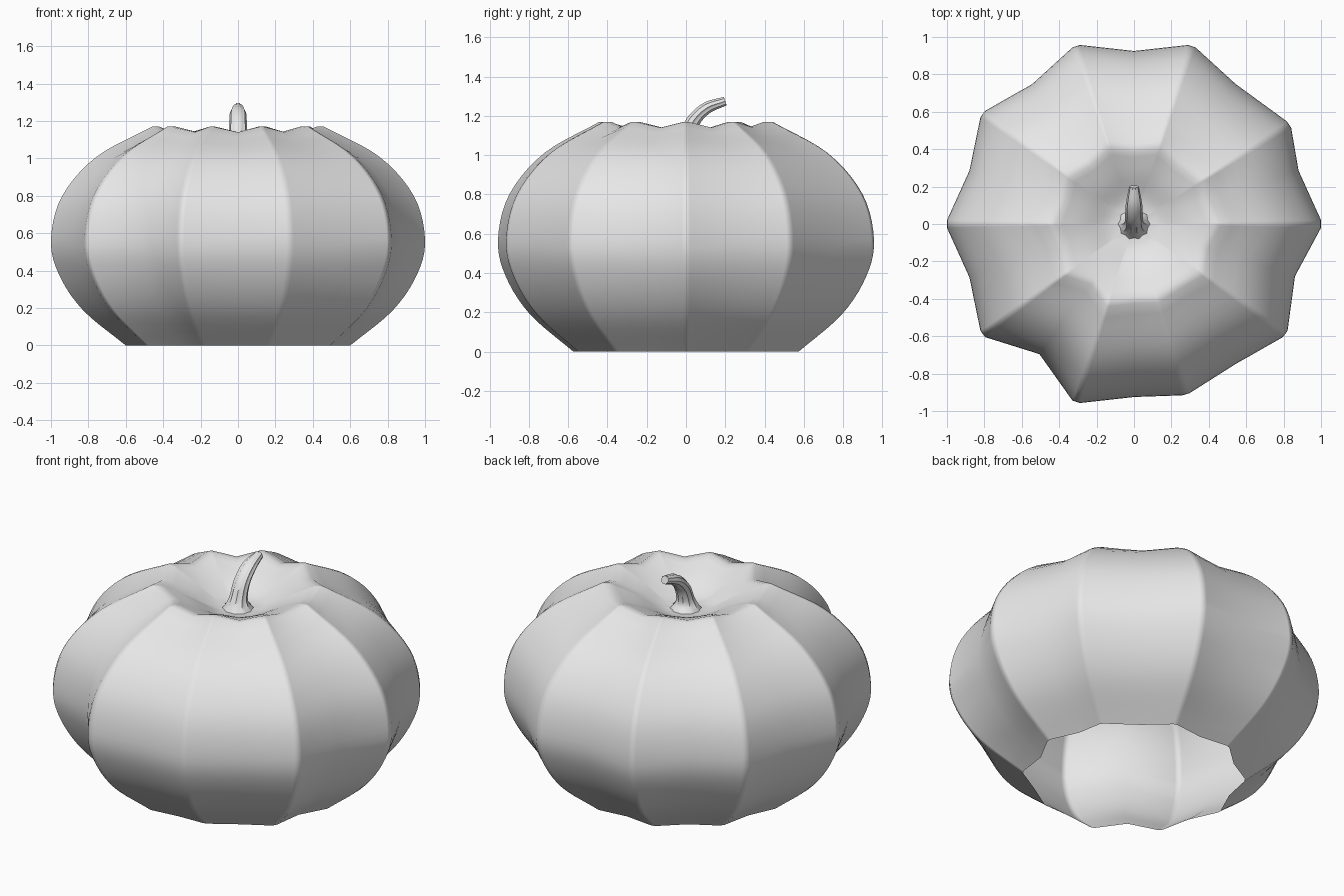
import bpy, bmesh, math
from mathutils import Vector

cube = bpy.data.objects.get("Cube")
if cube:
    bpy.data.objects.remove(cube)

grey = bpy.data.materials.new("plain grey")
grey.use_nodes = True
GREY = (0.8, 0.8, 0.8, 1)
grey.diffuse_color = GREY
grey.node_tree.nodes["Principled BSDF"].inputs["Base Color"].default_value = GREY


def smooth_path(points, steps):
    """Catmull-Rom samples through a short list of points."""
    pts = [Vector(p) for p in points]
    pts = [2 * pts[0] - pts[1]] + pts + [2 * pts[-1] - pts[-2]]
    out = []
    for a, b, c, d in zip(pts, pts[1:], pts[2:], pts[3:]):
        for i in range(steps):
            t = i / steps
            out.append(0.5 * (2 * b + (c - a) * t + (2 * a - 5 * b + 4 * c - d) * t * t
                              + (3 * b - a - 3 * c + d) * t ** 3))
    return out + [pts[-2]]


def skin(name, rings, cap, angle):
    """Bridge closed rings into a smooth shaded surface."""
    bm = bmesh.new()
    loops = [[bm.verts.new(p) for p in ring] for ring in rings]
    for low, high in zip(loops, loops[1:]):
        n = len(low)
        for i in range(n):
            j = (i + 1) % n
            bm.faces.new((low[i], low[j], high[j], high[i]))
    if cap:
        bm.faces.new(loops[-1])
    mesh = bpy.data.meshes.new(name)
    bm.to_mesh(mesh)
    bm.free()
    mesh.materials.append(grey)
    obj = bpy.data.objects.new(name, mesh)
    bpy.context.collection.objects.link(obj)
    bpy.ops.object.select_all(action="DESELECT")
    obj.select_set(True)
    bpy.context.view_layer.objects.active = obj
    bpy.ops.object.shade_smooth_by_angle(angle=math.radians(angle))
    return obj


# Lobe crests (angle, radius) and the grooves halfway between them
crests = [(36 * i, 1.0) for i in range(10)]
crests[1] = (32.6, 0.985)
crests[8] = (287, 0.952)
grooves = [0.925] * 10
grooves[6] = 0.86
grooves[9] = 0.905
columns = []            # angle, radius factor, groove strength
for i, (angle, radius) in enumerate(crests):
    columns += [(angle - 1.2, radius, 0), (angle + 1.2, radius, 0),
                (36 * i + 18, grooves[i], 1)]

# Outer wall, open underneath, then the dished crown down to the stem
wall = smooth_path([(0.6, 0), (0.83, 0.19), (0.96, 0.385), (1.0, 0.57), (0.94, 0.8),
                    (0.755, 1.01), (0.46, 1.17)], 5)
crown = smooth_path([(0.42, 1.17), (0.28, 1.11), (0.15, 1.045), (0.06, 1.03)], 4)
rings = []
for r, z in wall + crown:
    ring = []
    for angle, factor, groove in columns:
        a = math.radians(angle)
        drop = 0.03 * groove * max(0, (z - 0.95) / 0.22) * min(1, r / 0.4)
        ring.append((r * factor * math.cos(a), r * factor * math.sin(a), z - drop))
    rings.append(ring)
body = skin("pumpkin_body", rings, False, 50)
weighted = body.modifiers.new("flat panels", "WEIGHTED_NORMAL")
weighted.weight = 80
weighted.keep_sharp = True

# Fluted stem, flared at its foot and bending backwards
path = smooth_path([(0, 0, 1.015), (0, 0.003, 1.08), (0, 0.035, 1.17),
                    (0, 0.105, 1.24), (0, 0.2, 1.275)], 4)
widths = smooth_path([(0.1, 0.1), (0.055, 0.05), (0.048, 0.038),
                      (0.044, 0.032), (0.026, 0.024)], 4)
rings = []
for i, (p, w) in enumerate(zip(path, widths)):
    along = (path[min(i + 1, len(path) - 1)] - path[max(i - 1, 0)]).normalized()
    side = Vector((1, 0, 0))
    back = along.cross(side)
    ring = []
    for k in range(20):
        a = math.tau * k / 20
        flute = 1 if k % 2 == 0 else 0.86
        ring.append(p + flute * (side * w[0] * math.cos(a) + back * w[1] * math.sin(a)))
    rings.append(ring)
skin("stem", rings, True, 60)
